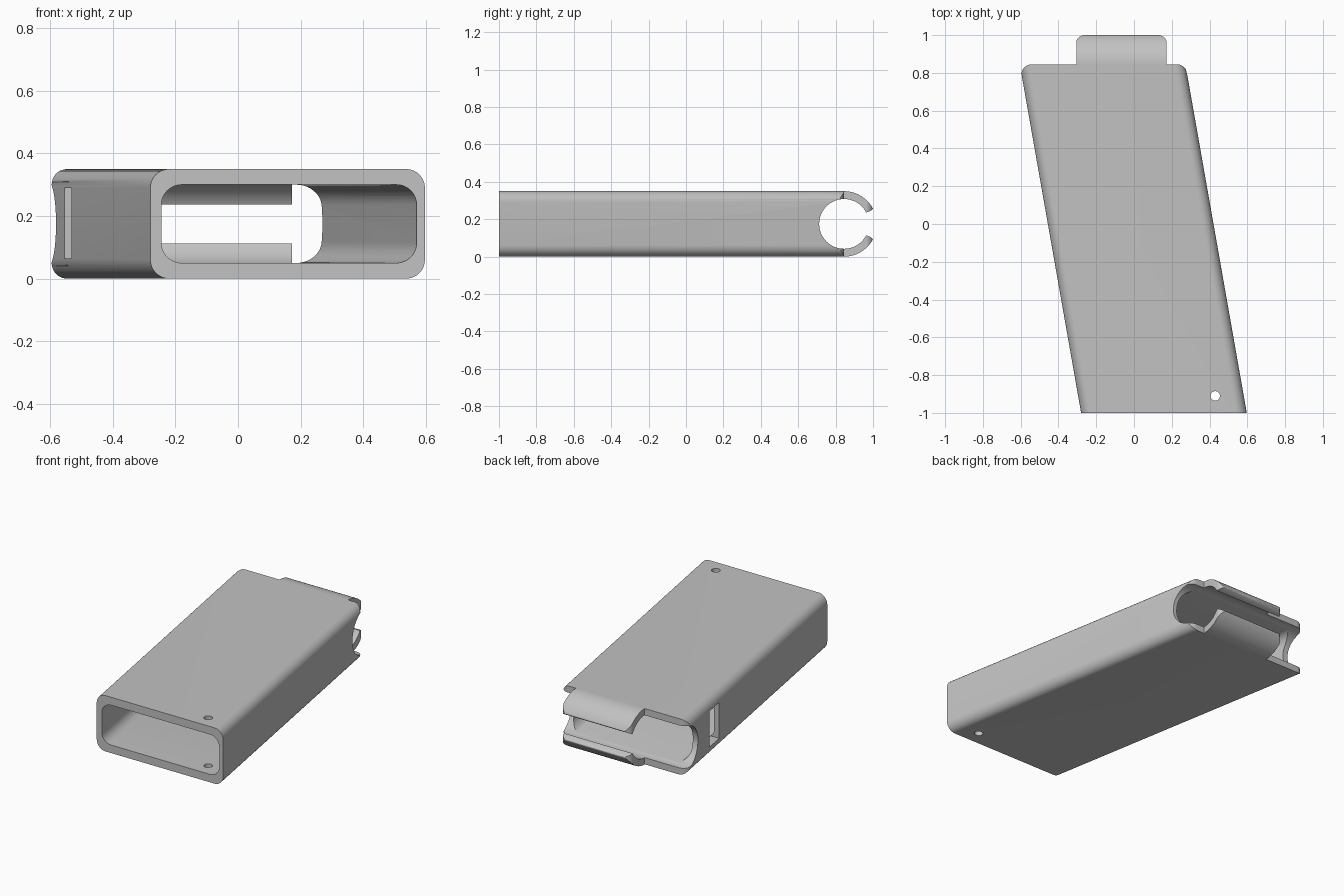
import bpy, bmesh, math
from mathutils import Vector

cube = bpy.data.objects.get("Cube")
if cube:
    bpy.data.objects.remove(cube, do_unlink=True)

HEIGHT, MID = 0.35, 0.175
FRONT, BACK = -1.0, 0.845
SLANT = 0.176            # sideways drift per unit of depth
R_OUT, R_IN = 0.175, 0.133

grey = bpy.data.materials.new("plain grey")
grey.use_nodes = True
grey.diffuse_color = (0.54, 0.54, 0.54, 1)
grey.node_tree.nodes["Principled BSDF"].inputs["Base Color"].default_value = (0.54, 0.54, 0.54, 1)


def fillet(corners, radii, steps=10):
    """Round each corner of a polygon by its radius."""
    out = []
    n = len(corners)
    for i, r in enumerate(radii):
        p = Vector(corners[i])
        if r == 0:
            out.append(p)
            continue
        a = (Vector(corners[i - 1]) - p).normalized()
        b = (Vector(corners[(i + 1) % n]) - p).normalized()
        half = a.angle(b) / 2
        centre = p + (a + b).normalized() * r / math.sin(half)
        start = (p + a * r / math.tan(half) - centre).normalized()
        end = (p + b * r / math.tan(half) - centre).normalized()
        out += [centre + start.slerp(end, s / steps) * r for s in range(steps + 1)]
    return out


def prism(name, profile, place, w0, w1):
    """Sweep a 2D profile between two positions, mapped by place(u, v, w)."""
    bm = bmesh.new()
    ends = [[bm.verts.new(place(u, v, w)) for u, v in profile] for w in (w0, w1)]
    bm.faces.new(ends[0])
    bm.faces.new(ends[1])
    n = len(profile)
    for i in range(n):
        j = (i + 1) % n
        bm.faces.new((ends[0][i], ends[0][j], ends[1][j], ends[1][i]))
    bmesh.ops.recalc_face_normals(bm, faces=bm.faces)
    mesh = bpy.data.meshes.new(name)
    bm.to_mesh(mesh)
    bm.free()
    mesh.materials.append(grey)
    ob = bpy.data.objects.new(name, mesh)
    bpy.context.collection.objects.link(ob)
    return ob


def carve(ob, cutter, operation="DIFFERENCE"):
    mod = ob.modifiers.new("carve", "BOOLEAN")
    mod.operation, mod.solver, mod.object = operation, "EXACT", cutter
    bpy.context.view_layer.objects.active = ob
    bpy.ops.object.modifier_apply(modifier=mod.name)
    bpy.data.objects.remove(cutter, do_unlink=True)


def slanted(u, v, w):
    return (u - SLANT * (w - FRONT), w, v)


def along_x(u, v, w):
    return (w, u, v)


def along_z(u, v, w):
    return (u, v, w)


def box_profile(u0, u1, v0, v1):
    return [(u0, v0), (u1, v0), (u1, v1), (u0, v1)]


def circle(cu, cv, r, n=64):
    return [(cu + r * math.cos(math.tau * i / n), cv + r * math.sin(math.tau * i / n)) for i in range(n)]


# Slanted sleeve with rounded long edges
LEFT, RIGHT = -0.28, 0.597
sleeve = prism("sleeve", fillet(box_profile(LEFT, RIGHT, 0, HEIGHT), [0.06] * 4),
               slanted, FRONT, BACK + 0.05)

# Rounded rear corners in plan, with generous side clearance
reach = SLANT * (BACK - FRONT)
plan = [(LEFT + SLANT - 0.002, FRONT - 1), (RIGHT + SLANT + 0.002, FRONT - 1),
        (RIGHT - reach + 0.002, BACK), (LEFT - reach - 0.002, BACK)]
carve(sleeve, prism("plan_cutter", fillet(plan, [0, 0, 0.055, 0.055]), along_z, -0.1, 0.5), "INTERSECT")

# Open cavity, cross bore, side slot and pin hole
cavity = fillet(box_profile(-0.245, 0.571, 0.05, 0.30), [0.065] * 4)
carve(sleeve, prism("cavity_cutter", cavity, slanted, FRONT - 0.1, BACK + 0.1))
carve(sleeve, prism("bore_cutter", circle(BACK, MID, R_IN), along_x, -1, 1))
carve(sleeve, prism("slot_cutter", box_profile(0.43, 0.56, 0.065, 0.29), along_x, -0.7, -0.4))
carve(sleeve, prism("pin_cutter", circle(0.43, -0.91, 0.025, 32), along_z, -0.1, 0.5))

# Curved snap clips, upper and lower
tip = math.radians(28)
for name, side in (("upper_clip", 1), ("lower_clip", -1)):
    sweep = [math.pi / 2 + (tip - math.pi / 2) * i / 20 for i in range(21)]
    ring = [(BACK + R_OUT * math.cos(a), MID + side * R_OUT * math.sin(a)) for a in sweep]
    # rounded lip at the free end
    r_mid, r_lip = (R_OUT + R_IN) / 2, (R_OUT - R_IN) / 2
    for i in range(1, 6):
        t = math.pi * i / 6
        rad = r_mid + r_lip * math.cos(t)
        a = tip - 0.2 * r_lip * math.sin(t) / r_mid
        ring.append((BACK + rad * math.cos(a), MID + side * rad * math.sin(a)))
    ring += [(BACK + R_IN * math.cos(a), MID + side * R_IN * math.sin(a)) for a in reversed(sweep)]
    clip = prism(name, ring, along_x, -0.305, 0.172)
    corners = fillet(box_profile(-0.307, 0.174, 0.7, 1.0), [0, 0, 0.045, 0.045])
    carve(clip, prism("clip_cutter", corners, along_z, -0.1, 0.5), "INTERSECT")

# Smooth shading with crisp edges
for ob in bpy.context.scene.objects:
    ob.select_set(ob.name in ("sleeve", "upper_clip", "lower_clip"))
bpy.context.view_layer.objects.active = sleeve
bpy.ops.object.shade_smooth_by_angle(angle=math.radians(30))
